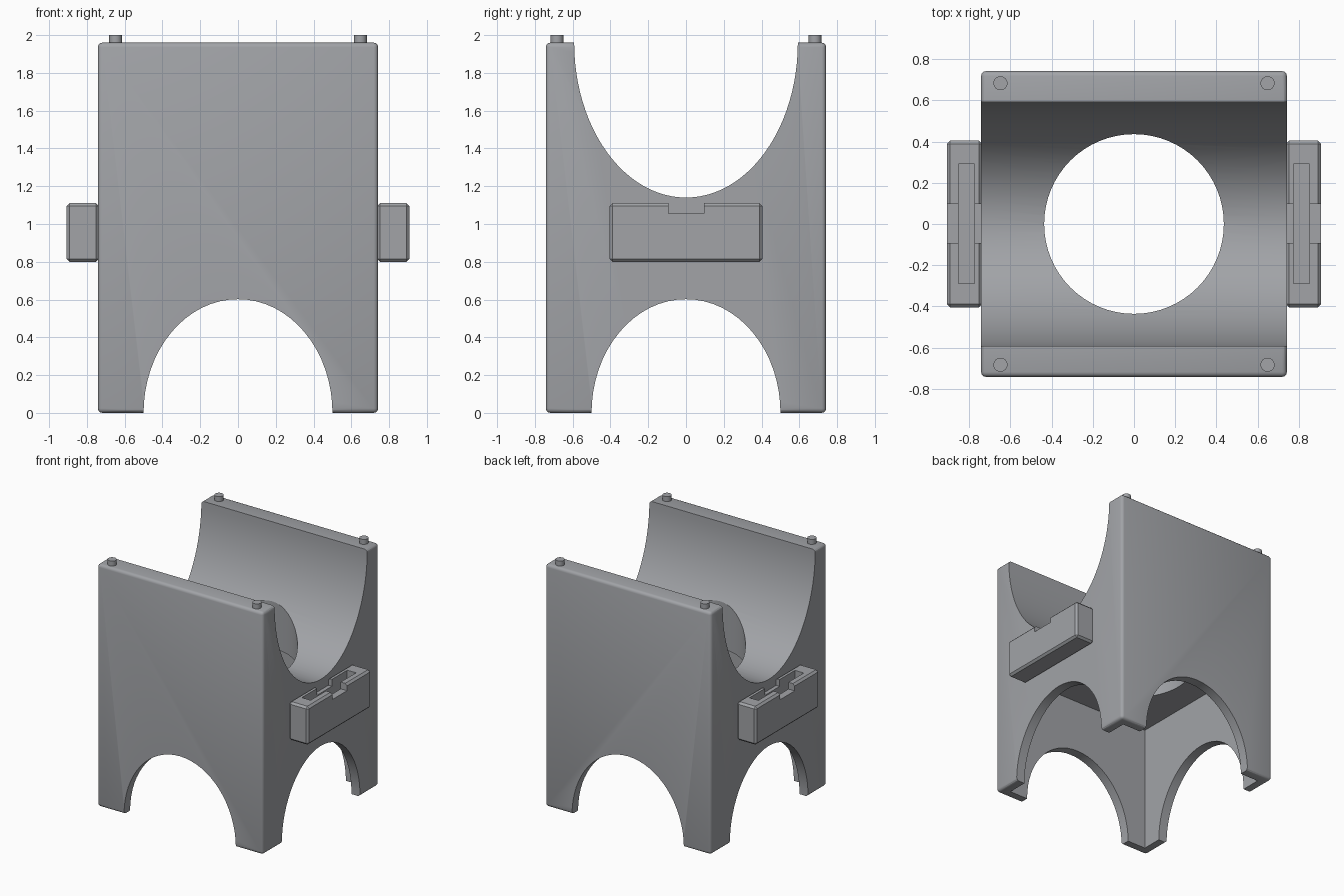
import bpy, math

if "Cube" in bpy.data.objects:
    bpy.data.objects.remove(bpy.data.objects["Cube"])

grey = bpy.data.materials.new("plain_grey")
grey.diffuse_color = (0.36, 0.37, 0.39, 1)
grey.use_nodes = True
grey.node_tree.nodes["Principled BSDF"].inputs["Base Color"].default_value = grey.diffuse_color


def box(name, lo, hi, bevel=0, segments=2):
    bpy.ops.mesh.primitive_cube_add(size=1, location=[(a + b) / 2 for a, b in zip(lo, hi)])
    ob = bpy.context.object
    ob.name = name
    ob.scale = [b - a for a, b in zip(lo, hi)]
    bpy.ops.object.transform_apply(location=True, rotation=True, scale=True)
    ob.data.materials.append(grey)
    if bevel:
        m = ob.modifiers.new("bevel", 'BEVEL')
        m.width, m.segments = bevel, segments
        bpy.ops.object.modifier_apply(modifier=m.name)
    return ob


def cylinder(name, centre, rx, ry, depth, axis='Z', sides=64):
    """Elliptical cylinder: rx is the horizontal radius, ry the other one."""
    bpy.ops.mesh.primitive_cylinder_add(vertices=sides, radius=1, depth=depth)
    ob = bpy.context.object
    ob.name = name
    ob.scale = (rx, ry, 1)
    bpy.ops.object.transform_apply(location=False, rotation=False, scale=True)
    ob.rotation_euler = {'Z': (0, 0, 0), 'Y': (math.pi / 2, 0, 0),
                         'X': (math.pi / 2, 0, math.pi / 2)}[axis]
    ob.location = centre
    bpy.ops.object.transform_apply(location=True, rotation=True, scale=True)
    ob.data.materials.append(grey)
    return ob


def cut(target, cutter):
    cutter.hide_render = True
    bpy.ops.object.select_all(action='DESELECT')
    bpy.context.view_layer.objects.active = target
    target.select_set(True)
    m = target.modifiers.new("cut", 'BOOLEAN')
    m.operation, m.solver, m.object = 'DIFFERENCE', 'EXACT', cutter
    bpy.ops.object.modifier_apply(modifier=m.name)
    bpy.data.objects.remove(cutter)


def smooth(ob):
    bpy.ops.object.select_all(action='DESELECT')
    bpy.context.view_layer.objects.active = ob
    ob.select_set(True)
    bpy.ops.object.shade_smooth_by_angle(angle=math.radians(30))


# Main block with hollow underside, cradle, round hole and leg arches
W, H = 0.742, 1.96
body = box("cradle_body", (-W, -W, 0), (W, W, H), 0.024, 3)
cut(body, box("cavity_cutter", (-0.665, -0.665, -0.2), (0.665, 0.665, 1.03)))
cut(body, cylinder("cradle_cutter", (0, 0, H), 0.592, 0.82, 2, 'X', 96))
cut(body, cylinder("hole_cutter", (0, 0, 1.3), 0.436, 0.436, 0.9))
for axis in 'XY':
    cut(body, cylinder("arch_cutter", (0, 0, 0), 0.5, 0.602, 2, axis))
smooth(body)

for sx in (-1, 1):
    # Side holder with a slot and a notch across its top
    a, b = sorted((sx * 0.735, sx * 0.908))
    holder = box("side_holder", (a, -0.404, 0.8), (b, 0.404, 1.11), 0.016, 1)
    a, b = sorted((sx * 0.773, sx * 0.852))
    cut(holder, box("slot_cutter", (a, -0.288, 0.86), (b, 0.292, 1.3)))
    a, b = sorted((sx * 0.742, sx * 1.0))
    cut(holder, box("notch_cutter", (a, -0.092, 1.055), (b, 0.096, 1.3)))
    # Locating pins on the top rails
    for sy in (-1, 1):
        pin = cylinder("top_pin", (sx * 0.648, sy * 0.683, 1.96), 0.034, 0.034, 0.08, 'Z', 24)
        smooth(pin)
